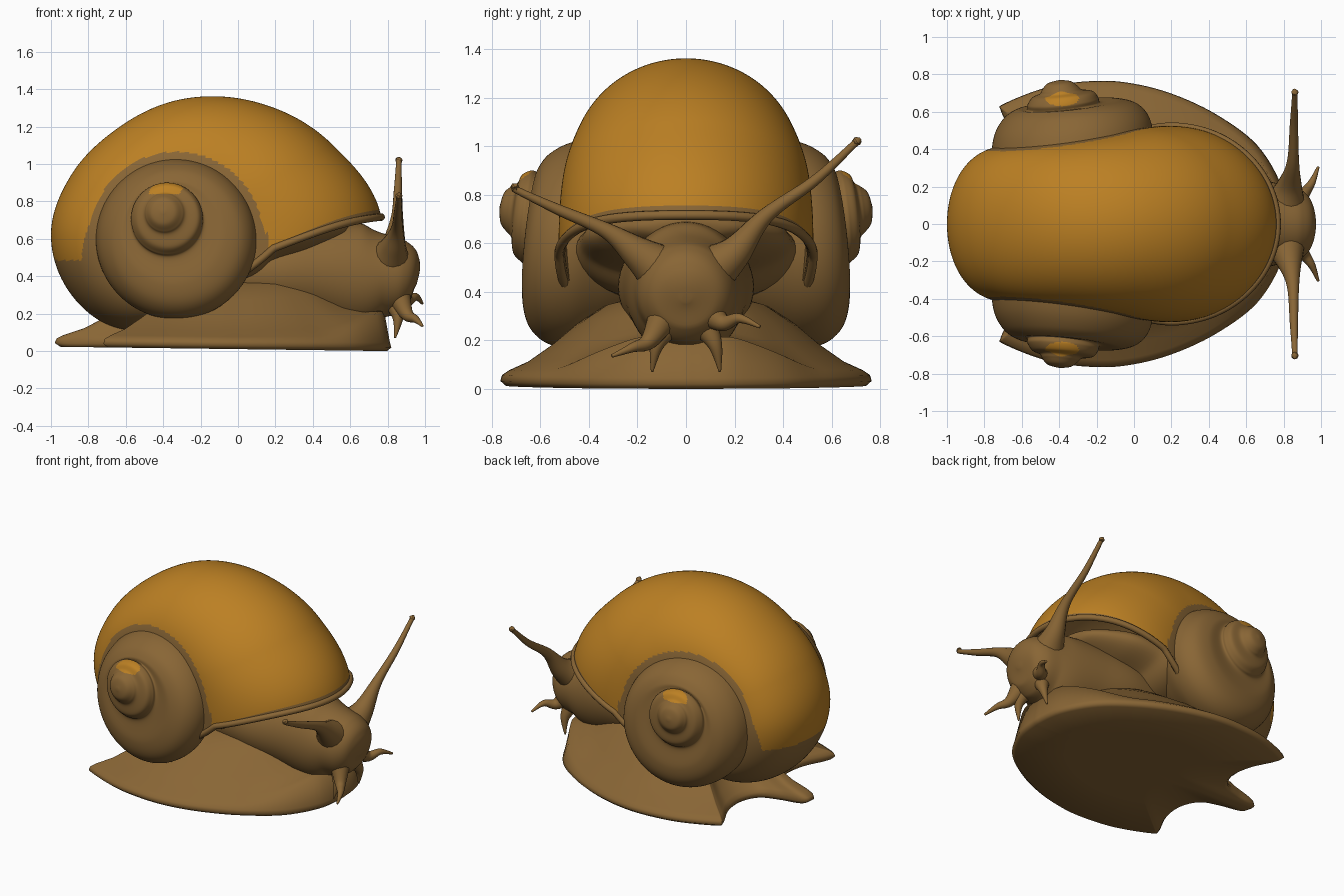
import bpy, bmesh, math
from mathutils import Vector

cube = bpy.data.objects.get("Cube")
if cube:
    bpy.data.objects.remove(cube, do_unlink=True)


def material(name, colour):
    m = bpy.data.materials.new(name)
    m.use_nodes = True
    m.diffuse_color = colour
    m.node_tree.nodes["Principled BSDF"].inputs["Base Color"].default_value = colour
    return m


YELLOW = material("amber_yellow", (0.5, 0.215, 0.017, 1))
BROWN = material("warm_brown", (0.25, 0.132, 0.036, 1))


def spline(keys, t):
    """Smooth interpolation through evenly spaced keys."""
    n = len(keys) - 1
    i = max(0, min(int(t), n - 1))
    f = t - i
    p0, p1, p2, p3 = (keys[max(0, min(k, n))] for k in (i - 1, i, i + 1, i + 2))
    return p1 + (p2 - p0) * (f / 2) + (p0 * 2 - p1 * 5 + p2 * 4 - p3) * (f * f / 2) \
        + (p1 * 3 - p0 - p2 * 3 + p3) * (f ** 3 / 2)


def loft(name, rows, ring=True, mats=(BROWN,), rule=None):
    """Skin a list of point rows; rule(centre, column) gives the material index."""
    bm = bmesh.new()
    grid = [[bm.verts.new(p) for p in row] for row in rows]
    n = len(grid[0])
    for a, b in zip(grid, grid[1:]):
        for j in range(n if ring else n - 1):
            k = (j + 1) % n
            f = bm.faces.new((a[j], a[k], b[k], b[j]))
            if rule:
                f.material_index = rule(f.calc_center_median(), j)
    if ring:
        for end in (grid[0], grid[-1]):
            bm.faces.new(end).material_index = len(mats) - 1
    bmesh.ops.recalc_face_normals(bm, faces=bm.faces)
    if not ring:
        top = max(bm.faces, key=lambda f: f.calc_center_median().z)
        if top.normal.z < 0:
            bmesh.ops.reverse_faces(bm, faces=bm.faces)
    mesh = bpy.data.meshes.new(name)
    bm.to_mesh(mesh)
    bm.free()
    for m in mats:
        mesh.materials.append(m)
    mesh.shade_smooth()
    ob = bpy.data.objects.new(name, mesh)
    bpy.context.collection.objects.link(ob)
    return ob


def tube(name, stations, steps=8, sides=24):
    """Sweep an ellipse; stations are (x, y, z, half_width, half_height)."""
    pts = [Vector(s[:3]) for s in stations]
    sizes = [Vector((s[3], s[4], 0)) for s in stations]
    total = (len(pts) - 1) * steps
    rows = []
    for i in range(total + 1):
        t = i / steps
        p, size = spline(pts, t), spline(sizes, t)
        d = spline(pts, min(t + .05, len(pts) - 1)) - spline(pts, max(t - .05, 0))
        q = d.to_track_quat('X', 'Z')
        rows.append([p + q @ Vector((0, size.x * math.cos(u), size.y * math.sin(u)))
                     for u in (math.tau * k / sides for k in range(sides))])
    return loft(name, rows)


# Main shell whorl: domed section swept round a sideways axis, keys every 30 degrees
CX, CZ = -0.33, 0.62
OUTER = [.6, .85, 1.1, .965, .825, .72, .65, .647, .67, .645, .585, .47, .42, .42]
INNER = [.45, .5, .52, .45, .36, .3, .3, .3, .3, .3, .3, .28, .28, .28]
WIDTH = [.49, .51, .525, .51, .475, .45, .43, .42, .42, .41, .4, .4, .38, .38]
BOXY = [1, 1, 1, 1, 1, .96, .9, .82, .78, .8, .85, .9, 1, 1]
NA, NT, FOLD = 140, 280, 112


def shell_point(deg, f):
    d = abs(deg)
    start = 5 - 13 * (d / 90) ** 4 if d < 90 else -8 - 32 * (d - 90) / (FOLD - 90)
    theta = start + (300 - start) * f
    k = (theta + 60) / 30
    a, inner = math.radians(deg), spline(INNER, k)
    c = math.cos(a)
    r = inner + (spline(OUTER, k) - inner) * math.copysign(abs(c) ** spline(BOXY, k), c)
    th = math.radians(theta)
    return Vector((CX + r * math.cos(th), spline(WIDTH, k) * math.sin(a), CZ + r * math.sin(th)))


def shell_rule(c, j):
    far = math.hypot(c.x - CX, c.z - .6) > .465 + .25 * max(0, .7 - c.z)
    return 0 if far and c.z > .485 and j > 1 else 1


angles = [FOLD * (2 * i / NA - 1) for i in range(NA + 1)]
shell = loft("shell_main_whorl", [[shell_point(a, j / NT) for j in range(NT + 1)] for a in angles],
             ring=False, mats=(YELLOW, BROWN, BROWN), rule=shell_rule)
thick = shell.modifiers.new("thickness", 'SOLIDIFY')
thick.thickness = .025
thick.offset = -1
thick.material_offset = 1

# Rolled lip round the shell mouth
curve = bpy.data.curves.new("shell_lip", 'CURVE')
curve.dimensions = '3D'
curve.bevel_depth = .02
curve.bevel_resolution = 3
curve.use_fill_caps = True
path = curve.splines.new('POLY')
path.points.add(NA)
for p, a in zip(path.points, angles):
    p.co = (*shell_point(a, 0), 1)
curve.materials.append(BROWN)
bpy.context.collection.objects.link(bpy.data.objects.new("shell_lip", curve))

# Side spires: (outward, radius, centre x, centre z), stepped at each whorl
SPIRE = [(.2, .36, -.34, .6), (.3, .4, -.335, .6), (.41, .43, -.33, .6), (.52, .415, -.33, .6),
         (.6, .36, -.335, .61), (.635, .28, -.35, .635), (.63, .2, -.375, .69),
         (.655, .19, -.38, .71), (.69, .165, -.38, .72), (.705, .115, -.39, .735),
         (.725, .097, -.395, .74), (.755, .065, -.4, .745), (.768, .01, -.4, .745)]


def spire_rule(c, j):
    patch = ((c.x + .385) / .09) ** 2 + ((abs(c.y) - .67) / .04) ** 2 < 1
    return 0 if patch and c.z > .84 else 1


for side, label in ((1, "left"), (-1, "right")):
    rows = []
    keys = [Vector(s) for s in SPIRE]
    for i in range((len(keys) - 1) * 8 + 1):
        y, r, x, z = spline(keys, i / 8)
        rows.append([(x + r * math.cos(u), side * (y + .15 * r * math.cos(u + .85)), z + r * math.sin(u))
                     for u in (math.tau * k / 120 for k in range(120))])
    loft(label + "_shell_spire", rows, mats=(YELLOW, BROWN), rule=spire_rule)

# Foot: outline with two back corners and a tail, shrunk inward as it rises
HALF = [(.82, 0), (.79, .2), (.66, .42), (.45, .58), (.22, .69), (0, .75), (-.2, .765), (-.45, .735),
        (-.69, .645), (-.71, .6), (-.63, .43), (-.61, .26), (-.67, .13), (-.8, .08), (-.95, .05), (-.98, 0)]
outline = [Vector(p) for p in HALF] + [Vector((x, -y)) for x, y in HALF[-2:0:-1]]
outline.append(outline[0])
edge = [spline(outline, i / 6) for i in range((len(outline) - 1) * 6)]
LEVELS = [(.01, .012), (.5, .012), (.97, .01), (1, .03), (.99, .055), (.95, .075), (.85, .11),
          (.72, .18), (.58, .27), (.44, .34), (.25, .38), (.01, .4)]
hub = Vector((.05, 0))
rows = []
for s, z in LEVELS:
    ring = []
    for e in edge:
        p = hub + (e - hub) * s
        front = max(0, min(1, (p.x - .4) / .35)) ** 2
        lift = .3 * z * max(0, p.x) + .13 * front if z > .06 else 0
        ring.append((p.x, p.y, z + lift - .013 * p.x))
    rows.append(ring)
loft("foot", rows)

# Neck and head
tube("neck_and_head", [(-.1, 0, .42, .24, .2), (.2, 0, .42, .28, .24), (.45, 0, .42, .26, .27),
                       (.65, 0, .4, .24, .28), (.78, 0, .4, .215, .225), (.88, 0, .39, .19, .195),
                       (.94, 0, .38, .13, .13), (.96, 0, .375, .02, .02)], sides=48)

# Soft mantle filling the shell mouth
tube("mantle", [(-.35, 0, .6, .1, .08), (-.2, 0, .58, .38, .21), (0, 0, .56, .46, .215),
                (.15, 0, .6, .44, .15), (.35, 0, .64, .39, .12), (.55, 0, .67, .22, .06),
                (.6, 0, .67, .03, .02)], sides=48)

# Eye stalks, feelers and mouth points
for side, label, dx, top, low in ((1, "left", .72, 1.03, .255), (-1, "right", .72, .84, .135)):
    rise = top - .55
    tube(label + "_eye_stalk", [(.8, side * .08, .47, .13, .12), (.83, side * .2, .56, .07, .07),
                                (.85, side * .33, .56 + rise * .32, .033, .033),
                                (.855, side * .53, .56 + rise * .62, .022, .022),
                                (.86, side * .69, top - .025, .015, .015),
                                (.86, side * .705, top - .01, .019, .019),
                                (.86, side * dx, top, .006, .006)], sides=16)
    tube(label + "_feeler", [(.84, side * .07, .34, .08, .08), (.9, side * .15, low * .6 + .12, .037, .037),
                             (.95, side * .22, low + .035, .02, .02), (.985, side * .305, low, .007, .007)], sides=16)
    tube(label + "_mouth_point", [(.83, side * .07, .27, .06, .06), (.855, side * .12, .18, .03, .03),
                                  (.84, side * .14, .07, .005, .005)], sides=16)
